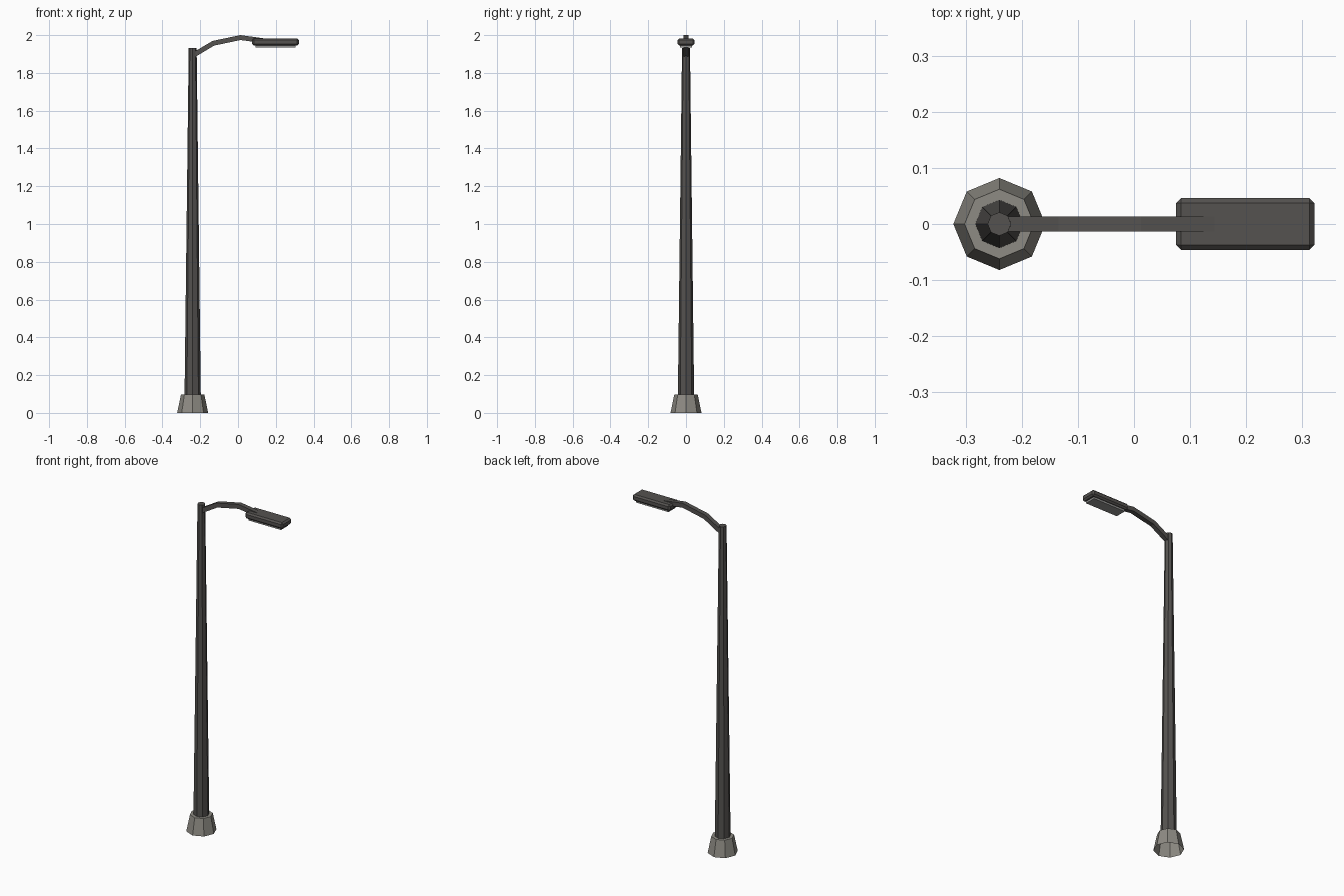
import bpy, bmesh, math
from mathutils import Vector

if "Cube" in bpy.data.objects:
    bpy.data.objects.remove(bpy.data.objects["Cube"])

PX = -0.24  # pole axis


def material(name, c):
    m = bpy.data.materials.new(name)
    m.diffuse_color = (*c, 1)
    m.use_nodes = True
    m.node_tree.nodes["Principled BSDF"].inputs["Base Color"].default_value = m.diffuse_color
    return m


metal = material("dark_metal", (0.09, 0.085, 0.08))
stone = material("concrete", (0.27, 0.26, 0.23))
glass = material("lens_grey", (0.3, 0.3, 0.29))


def finish(name, bm, mat):
    bmesh.ops.recalc_face_normals(bm, faces=bm.faces)
    me = bpy.data.meshes.new(name)
    bm.to_mesh(me)
    bm.free()
    me.materials.append(mat)
    ob = bpy.data.objects.new(name, me)
    bpy.context.collection.objects.link(ob)
    return ob


def tapered(name, sides, r0, r1, z0, z1, mat, open_bottom=False):
    bm = bmesh.new()
    rings = [[bm.verts.new((PX + r * math.cos(math.tau * i / sides),
                            r * math.sin(math.tau * i / sides), z))
              for i in range(sides)] for r, z in ((r0, z0), (r1, z1))]
    for i in range(sides):
        j = (i + 1) % sides
        bm.faces.new((rings[0][i], rings[0][j], rings[1][j], rings[1][i]))
    bm.faces.new(rings[1])
    if not open_bottom:
        bm.faces.new(rings[0])
    return finish(name, bm, mat)


def box(name, lo, hi, mat, bevel=0):
    bm = bmesh.new()
    bmesh.ops.create_cube(bm, size=1)
    lo, hi = Vector(lo), Vector(hi)
    for v in bm.verts:
        v.co = (lo + hi) / 2 + v.co * (hi - lo)
    if bevel:
        bmesh.ops.bevel(bm, geom=bm.edges[:], offset=bevel, segments=1,
                        affect='EDGES', profile=0.5)
    return finish(name, bm, mat)


# Footing and pole
tapered("footing", 8, 0.082, 0.062, 0, 0.097, stone, open_bottom=True)
tapered("pole", 8, 0.043, 0.021, 0.09, 1.932, metal)

# Bent arm: square section swept along the front-view path
path = [(-0.235, 1.895), (-0.13, 1.957), (0.013, 1.987), (0.15, 1.968)]
bm = bmesh.new()
rings = []
for i, (x, z) in enumerate(path):
    a, b = path[max(i - 1, 0)], path[min(i + 1, 3)]
    n = Vector((a[1] - b[1], 0, b[0] - a[0])).normalized() * 0.013
    p = Vector((x, 0, z))
    rings.append([bm.verts.new(p + n * s + Vector((0, t * 0.0135, 0)))
                  for s, t in ((1, 1), (1, -1), (-1, -1), (-1, 1))])
for r, s in zip(rings, rings[1:]):
    for k in range(4):
        bm.faces.new((r[k], r[(k + 1) % 4], s[(k + 1) % 4], s[k]))
bm.faces.new(rings[0])
bm.faces.new(rings[-1])
finish("arm", bm, metal)

# Lamp head with lens underneath
box("lamp_housing", (0.075, -0.046, 1.945), (0.322, 0.046, 1.982), metal, 0.009)
box("lamp_lens", (0.092, -0.033, 1.934), (0.304, 0.033, 1.95), glass)
